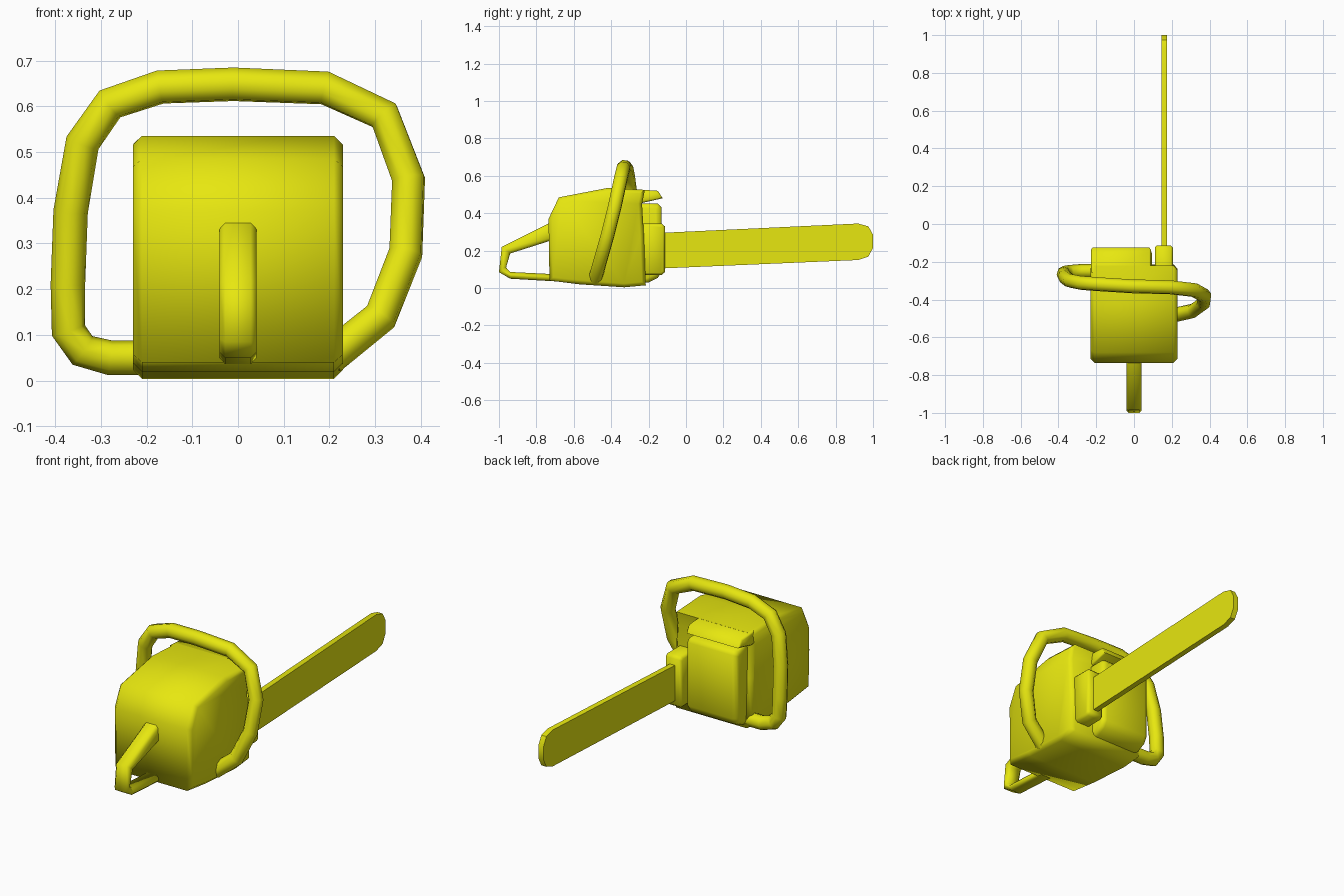
import bpy, bmesh, math

if "Cube" in bpy.data.objects:
    bpy.data.objects.remove(bpy.data.objects["Cube"])

yellow = bpy.data.materials.new("yellow")
yellow.diffuse_color = (0.8, 0.8, 0.005, 1)
yellow.use_nodes = True
yellow.node_tree.nodes["Principled BSDF"].inputs["Base Color"].default_value = yellow.diffuse_color


def finish(ob, angle):
    ob.data.materials.clear()
    ob.data.materials.append(yellow)
    bpy.ops.object.select_all(action='DESELECT')
    ob.select_set(True)
    bpy.context.view_layer.objects.active = ob
    bpy.ops.object.shade_smooth_by_angle(angle=math.radians(angle))


def prism(name, profile, x0, x1, chamfer=0.0, segments=1, angle=50):
    """Side profile (y, z) extruded from x0 to x1, with chamfered end faces."""
    bm = bmesh.new()
    cap = bm.faces.new([bm.verts.new((x0, y, z)) for y, z in profile])
    ext = bmesh.ops.extrude_face_region(bm, geom=[cap], use_keep_orig=True)["geom"]
    end = [f for f in ext if isinstance(f, bmesh.types.BMFace)][0]
    for v in end.verts:
        v.co.x = x1
    bmesh.ops.recalc_face_normals(bm, faces=bm.faces[:])
    if chamfer:
        edges = list(set(cap.edges) | set(end.edges))
        bmesh.ops.bevel(bm, geom=edges, offset=chamfer, segments=segments,
                        profile=0.5, affect='EDGES')
    me = bpy.data.meshes.new(name)
    bm.to_mesh(me)
    bm.free()
    ob = bpy.data.objects.new(name, me)
    bpy.context.collection.objects.link(ob)
    finish(ob, angle)
    return ob


# Engine housing
prism("engine_body", [(-0.735, 0.37), (-0.68, 0.485), (-0.42, 0.535), (-0.22, 0.525),
                      (-0.235, 0.45), (-0.225, 0.28), (-0.215, 0.015), (-0.33, 0.004),
                      (-0.57, 0.02), (-0.73, 0.04)], -0.23, 0.23, 0.02, angle=60)

# Overhanging hood above the front cover
prism("front_hood", [(-0.26, 0.527), (-0.15, 0.52), (-0.125, 0.48), (-0.235, 0.455),
                     (-0.26, 0.455)], -0.228, 0.09, 0.008)

# Rounded front cover
prism("front_cover", [(-0.25, 0.025), (-0.20, 0.03), (-0.15, 0.055), (-0.13, 0.09),
                      (-0.13, 0.43), (-0.15, 0.452), (-0.25, 0.452)],
      -0.205, 0.095, 0.025, 2)

# Mount that holds the guide bar
prism("bar_mount", [(-0.24, 0.07), (-0.13, 0.07), (-0.113, 0.085), (-0.113, 0.33),
                    (-0.13, 0.345), (-0.24, 0.345)], 0.11, 0.207, 0.012)

# Guide bar with rounded tip
prism("guide_bar", [(-0.2, 0.102), (0.92, 0.15), (0.975, 0.168), (1.0, 0.215),
                    (1.0, 0.285), (0.975, 0.33), (0.92, 0.345), (-0.2, 0.292)],
      0.145, 0.175, angle=30)

# Rear grip: closed bracket behind the body
prism("rear_handle", [(-0.70, 0.362), (-0.735, 0.345), (-0.985, 0.22), (-1.0, 0.085),
                      (-0.94, 0.05), (-0.70, 0.036), (-0.70, 0.074), (-0.94, 0.086),
                      (-0.962, 0.11), (-0.94, 0.185), (-0.735, 0.25), (-0.70, 0.262)],
      -0.041, 0.041, 0.013, angle=60)

# Wrap-around front handle: bent tube
path = [(-0.18, -0.25, 0.05), (-0.28, -0.25, 0.05), (-0.34, -0.255, 0.066),
        (-0.371, -0.26, 0.11), (-0.372, -0.265, 0.21), (-0.366, -0.28, 0.37),
        (-0.34, -0.30, 0.52), (-0.28, -0.312, 0.605), (-0.17, -0.32, 0.642),
        (-0.01, -0.33, 0.648), (0.19, -0.335, 0.64), (0.32, -0.35, 0.58),
        (0.373, -0.38, 0.44), (0.367, -0.42, 0.28), (0.312, -0.46, 0.14),
        (0.20, -0.485, 0.05)]
cu = bpy.data.curves.new("front_handle", 'CURVE')
cu.dimensions = '3D'
cu.bevel_depth = 0.038
cu.bevel_resolution = 2
cu.use_fill_caps = True
sp = cu.splines.new('POLY')
sp.points.add(len(path) - 1)
for p, co in zip(sp.points, path):
    p.co = (*co, 1)
handle = bpy.data.objects.new("front_handle", cu)
bpy.context.collection.objects.link(handle)
bpy.ops.object.select_all(action='DESELECT')
handle.select_set(True)
bpy.context.view_layer.objects.active = handle
bpy.ops.object.convert(target='MESH')
finish(bpy.context.view_layer.objects.active, 60)
